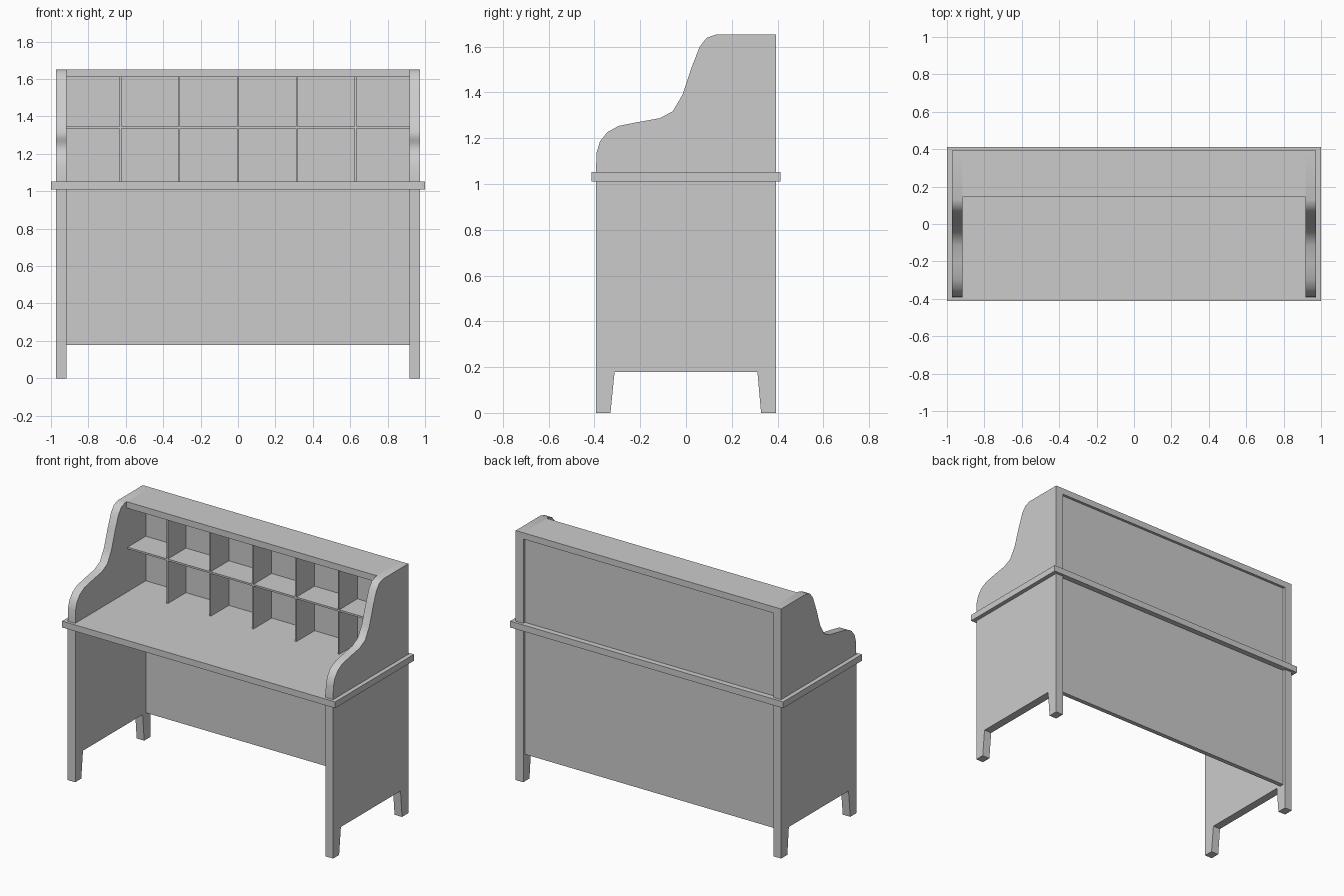
import bpy
import bmesh
from math import radians

cube = bpy.data.objects.get("Cube")
if cube:
    bpy.data.objects.remove(cube, do_unlink=True)

grey = bpy.data.materials.new("plain_grey")
grey.use_nodes = True
colour = (0.6, 0.6, 0.6, 1)
grey.diffuse_color = colour
grey.node_tree.nodes["Principled BSDF"].inputs["Base Color"].default_value = colour

SIDE_IN, SIDE_OUT = 0.917, 0.972
DEPTH = 0.393
TABLE_LOW, TABLE_TOP = 1.01, 1.052
TOP = 1.652
BACK_FRONT, BACK_REAR = 0.345, 0.375


def finish(name, bm):
    bmesh.ops.recalc_face_normals(bm, faces=bm.faces)
    mesh = bpy.data.meshes.new(name)
    bm.to_mesh(mesh)
    bm.free()
    mesh.materials.append(grey)
    obj = bpy.data.objects.new(name, mesh)
    bpy.context.collection.objects.link(obj)
    return obj


def box(name, x, y, z):
    """Box from (low, high) ranges on each axis."""
    bm = bmesh.new()
    bmesh.ops.create_cube(bm, size=1)
    for v in bm.verts:
        v.co = [r[0] if c < 0 else r[1] for c, r in zip(v.co, (x, y, z))]
    return finish(name, bm)


def panel(name, profile, x0, x1):
    """Board cut to a (y, z) profile and extruded along x."""
    bm = bmesh.new()
    face = bm.faces.new([bm.verts.new((x0, y, z)) for y, z in profile])
    ext = bmesh.ops.extrude_face_region(bm, geom=[face])
    for v in ext["geom"]:
        if isinstance(v, bmesh.types.BMVert):
            v.co.x = x1
    return finish(name, bm)


# Side boards: tapered feet below the table, swept curve above it
leg_profile = [(-DEPTH, 0), (-0.33, 0), (-0.312, 0.178), (0.312, 0.178),
               (0.328, 0), (DEPTH, 0), (DEPTH, TABLE_LOW), (-DEPTH, TABLE_LOW)]
hutch_profile = [(DEPTH, TABLE_TOP), (DEPTH, TOP), (0.13, TOP), (0.09, 1.638),
                 (0.06, 1.6), (0.025, 1.51), (-0.015, 1.39), (-0.058, 1.317),
                 (-0.115, 1.287), (-0.21, 1.27), (-0.295, 1.253), (-0.345, 1.225),
                 (-0.376, 1.185), (-0.391, 1.135), (-DEPTH, TABLE_TOP)]
for side, sign in (("left", 1), ("right", -1)):
    panel(side + "_leg_panel", leg_profile, sign * SIDE_IN, sign * SIDE_OUT)
    hutch = panel(side + "_hutch_side", hutch_profile, sign * SIDE_IN, sign * SIDE_OUT)
    bpy.ops.object.select_all(action="DESELECT")
    hutch.select_set(True)
    bpy.context.view_layer.objects.active = hutch
    bpy.ops.object.shade_smooth_by_angle(angle=radians(40))

# Table top, hutch top and recessed back boards
span = (-SIDE_IN, SIDE_IN)
back = (BACK_FRONT, BACK_REAR)
box("table_top", (-1, 1), (-0.412, 0.412), (TABLE_LOW, TABLE_TOP))
box("hutch_top", span, (0.145, DEPTH), (1.61, TOP))
box("hutch_back", span, back, (TABLE_TOP, 1.61))
box("modesty_panel", span, back, (0.178, TABLE_LOW))

# Pigeonhole shelf and dividers
cubby = (0.155, BACK_FRONT)
box("cubby_shelf", span, cubby, (1.335, 1.347))
for i in range(-2, 3):
    x = i * 0.314
    for row, z in (("lower", (TABLE_TOP, 1.335)), ("upper", (1.347, 1.61))):
        box(f"{row}_divider_{i + 3}", (x - 0.005, x + 0.005), cubby, z)
